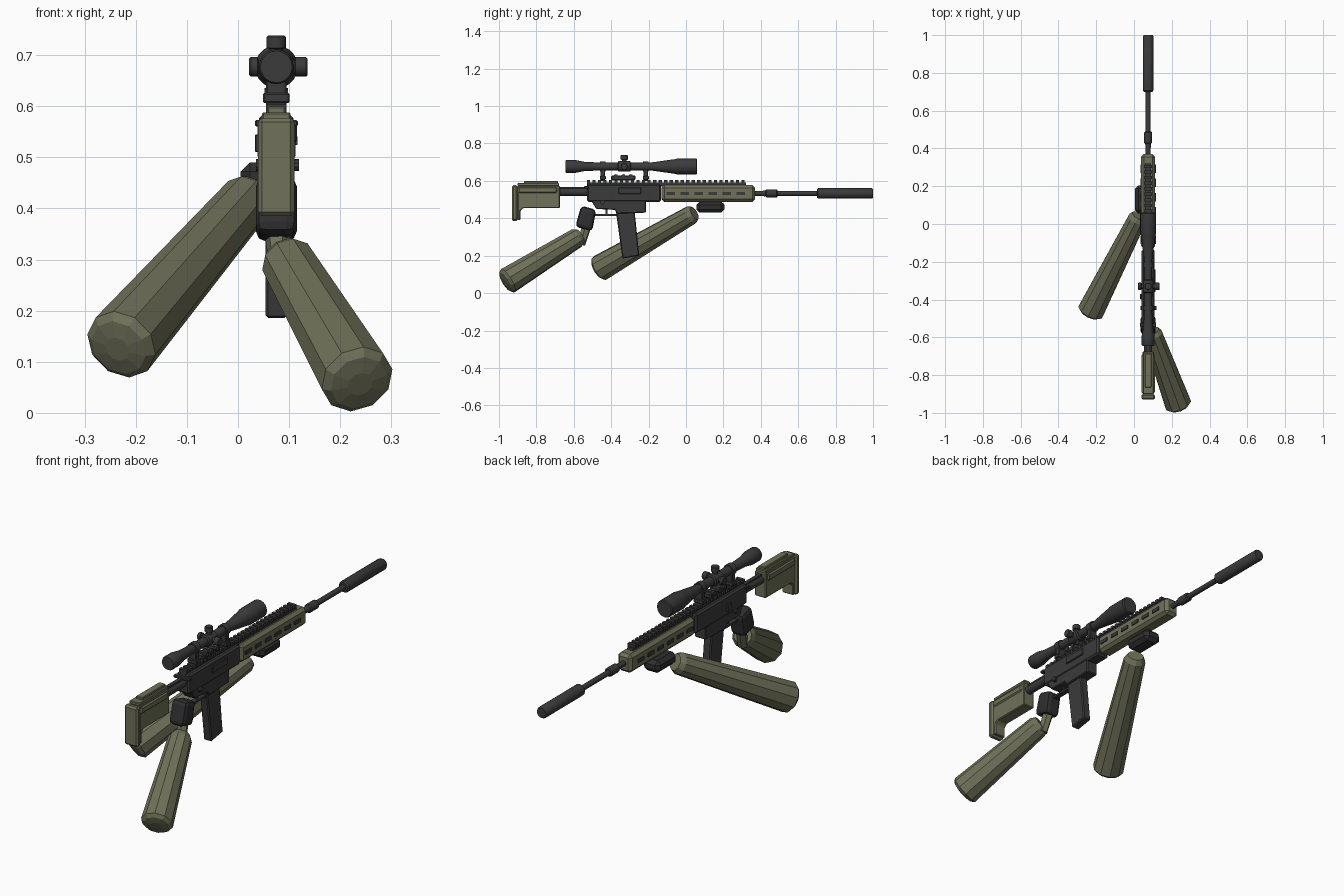
import bpy, bmesh
from mathutils import Vector

if "Cube" in bpy.data.objects:
    bpy.data.objects.remove(bpy.data.objects["Cube"])

CX = 0.075   # centre line of the rifle
BORE = 0.533
SCOPE = 0.677


def material(name, rgb):
    m = bpy.data.materials.new(name)
    m.use_nodes = True
    m.diffuse_color = (*rgb, 1)
    m.node_tree.nodes["Principled BSDF"].inputs["Base Color"].default_value = (*rgb, 1)
    return m


OLIVE = material("olive", (0.16, 0.165, 0.1))
DARK = material("charcoal", (0.043, 0.043, 0.045))
GLOVE = material("glove black", (0.028, 0.028, 0.03))


def finish(name, bm, mat, bevel=0, smooth=False, segments=1):
    bmesh.ops.recalc_face_normals(bm, faces=bm.faces)
    me = bpy.data.meshes.new(name)
    bm.to_mesh(me)
    bm.free()
    me.materials.append(mat)
    if smooth:
        me.shade_smooth()
        me.set_sharp_from_angle(angle=0.6)
    ob = bpy.data.objects.new(name, me)
    bpy.context.collection.objects.link(ob)
    if bevel:
        mod = ob.modifiers.new("bevel", "BEVEL")
        mod.width, mod.segments = bevel, segments
    return ob


def add_box(bm, x, y, z):
    """Box from three (low, high) ranges."""
    vs = bmesh.ops.create_cube(bm, size=1)["verts"]
    for v in vs:
        v.co = [lo + (c + 0.5) * (hi - lo) for c, (lo, hi) in zip(v.co, (x, y, z))]


def box(name, half, y, z, mat, bevel=0, cx=CX):
    bm = bmesh.new()
    add_box(bm, (cx - half, cx + half), y, z)
    return finish(name, bm, mat, bevel)


def slab(name, pts, half, mat, bevel=0, segments=1):
    """Side outline (y, z) extruded across the centre line."""
    bm = bmesh.new()
    f = bm.faces.new([bm.verts.new((CX - half, y, z)) for y, z in pts])
    ext = bmesh.ops.extrude_face_region(bm, geom=[f])["geom"]
    bmesh.ops.translate(bm, vec=(2 * half, 0, 0),
                        verts=[v for v in ext if isinstance(v, bmesh.types.BMVert)])
    return finish(name, bm, mat, bevel, segments=segments)


def lathe(name, profile, mat, origin=(CX, 0, BORE), axis=(0, 1, 0), sides=20, smooth=True):
    """Solid of (distance, radius) rings along an axis."""
    q = Vector(axis).to_track_quat("Z", "Y")
    bm = bmesh.new()
    rings = []
    for d, r in profile:
        ring = bmesh.ops.create_circle(bm, segments=sides, radius=r)["verts"]
        for v in ring:
            v.co = Vector(origin) + q @ Vector((v.co.x, v.co.y, d))
        rings.append(ring)
    for a, b in zip(rings, rings[1:]):
        for i in range(sides):
            j = (i + 1) % sides
            bm.faces.new((a[i], a[j], b[j], b[i]))
    bm.faces.new(rings[0])
    bm.faces.new(rings[-1])
    return finish(name, bm, mat, smooth=smooth)


def sleeve(name, top, end, r1, r2):
    """Faceted tapering arm with a shallow domed end."""
    top, end = Vector(top), Vector(end)
    length = (end - top).length
    lathe(name, [(-0.012, r1 * 0.75), (0.012, r1), (length, r2), (length + 0.014, r2 * 0.8),
                 (length + 0.02, r2 * 0.35)], OLIVE, top, end - top, 10, False)


# Barrel, muzzle brake and suppressor
lathe("barrel", [(0.3, 0.013), (0.72, 0.013)], DARK)
lathe("gas_block", [(0.4, 0.013), (0.425, 0.016), (0.43, 0.021), (0.485, 0.021), (0.49, 0.016)], DARK)
lathe("suppressor", [(0.7, 0.022), (0.707, 0.028), (0.993, 0.028), (1.0, 0.024)], DARK)

# Handguard with side and lower vents
box("handguard", 0.037, (-0.13, 0.37), (0.488, 0.577), OLIVE, 0.014)
bm = bmesh.new()
for i in range(6):
    y = -0.105 + i * 0.075
    for s in (-1, 1):
        x = CX + s * 0.0385
        add_box(bm, (x - 0.003, x + 0.003), (y, y + 0.045), (0.524, 0.541))
finish("handguard_vents", bm, DARK)

# Top rail with teeth
bm = bmesh.new()
add_box(bm, (CX - 0.016, CX + 0.016), (-0.53, 0.32), (0.57, 0.591))
for i in range(29):
    y = -0.53 + i * 0.0295
    add_box(bm, (CX - 0.02, CX + 0.02), (y, y + 0.017), (0.588, 0.604))
finish("top_rail", bm, DARK)

# Receiver
box("upper_receiver", 0.034, (-0.53, -0.135), (0.488, 0.584), DARK, 0.008)
slab("lower_receiver", [(-0.51, 0.5), (-0.215, 0.5), (-0.215, 0.43), (-0.37, 0.425),
                        (-0.38, 0.445), (-0.48, 0.45)], 0.03, DARK, 0.004)
box("trigger_guard", 0.012, (-0.5, -0.37), (0.412, 0.422), DARK)
box("trigger", 0.005, (-0.43, -0.42), (0.42, 0.46), DARK)
slab("magazine", [(-0.375, 0.44), (-0.275, 0.44), (-0.25, 0.2), (-0.34, 0.185)], 0.021, DARK, 0.005)
box("charging_handle", 0.042, (-0.545, -0.52), (0.56, 0.573), DARK, 0.003)
box("ejection_port", 0.008, (-0.36, -0.24), (0.53, 0.565), DARK, 0.003, CX + 0.032)
box("bolt_catch", 0.006, (-0.4, -0.37), (0.51, 0.545), DARK, 0.002, CX - 0.036)
lathe("selector_pin", [(-0.04, 0.012), (0.044, 0.012)], DARK, (CX, -0.445, 0.485), (1, 0, 0), 10)

# Stock
lathe("buffer_tube", [(-0.7, 0.021), (-0.52, 0.021)], DARK, (CX, 0, 0.541))
box("buffer_ridge", 0.009, (-0.7, -0.53), (0.55, 0.568), DARK)
slab("stock_body", [(-0.9, 0.575), (-0.675, 0.575), (-0.675, 0.455), (-0.87, 0.455), (-0.885, 0.44),
                    (-0.885, 0.39), (-0.9, 0.39)], 0.03, OLIVE, 0.004)
box("stock_side_band", 0.036, (-0.895, -0.69), (0.535, 0.568), OLIVE, 0.006)
box("butt_pad", 0.036, (-0.93, -0.9), (0.385, 0.577), OLIVE, 0.008)
box("cheek_base", 0.028, (-0.9, -0.68), (0.572, 0.588), OLIVE, 0.003)
box("cheek_rest", 0.018, (-0.865, -0.685), (0.585, 0.599), OLIVE, 0.003)

# Scope, turrets and rings
lathe("scope", [(-0.645, 0.031), (-0.64, 0.034), (-0.59, 0.034), (-0.545, 0.025), (-0.46, 0.021),
                (-0.19, 0.021), (-0.06, 0.039), (-0.05, 0.042), (0.055, 0.042), (0.06, 0.038)],
      DARK, (CX, 0, SCOPE))
lathe("turret_hub", [(-0.365, 0.022), (-0.36, 0.028), (-0.3, 0.028), (-0.295, 0.022)],
      DARK, (CX, 0, SCOPE))
for name, axis, reach in (("top", (0, 0, 1), 0.061), ("left", (1, 0, 0), 0.061),
                          ("right", (-1, 0, 0), 0.053)):
    lathe(name + "_turret", [(0, 0.013), (0.035, 0.013), (0.037, 0.019), (reach - 0.003, 0.019),
                             (reach, 0.016)], DARK, (CX, -0.33, SCOPE), axis, 16)
for name, y in (("rear", -0.445), ("front", -0.215)):
    lathe(name + "_scope_ring", [(y - 0.014, 0.027), (y + 0.014, 0.027)], DARK, (CX, 0, SCOPE))
    box(name + "_ring_foot", 0.02, (y - 0.012, y + 0.012), (0.6, 0.665), DARK, 0.003)
    box(name + "_ring_clamp", 0.026, (y - 0.016, y + 0.016), (0.606, 0.626), DARK, 0.003)
box("scope_mount", 0.018, (-0.4, -0.27), (0.602, 0.63), DARK, 0.006)
for i in range(3):
    y = -0.375 + i * 0.04
    lathe("mount_screw", [(-0.023, 0.012), (0.023, 0.012)], DARK, (CX, y, 0.624), (1, 0, 0), 8)

# Rear arm and gloved hand on the grip
slab("rear_hand", [(-0.56, 0.468), (-0.48, 0.445), (-0.502, 0.33), (-0.592, 0.355)],
     0.04, GLOVE, 0.02, 2)
lathe("rear_wrist", [(0, 0.026), (0.12, 0.023)], OLIVE, (CX, -0.525, 0.375), (0.1, -0.3, -0.95), 6, False)
sleeve("rear_sleeve", (0.095, -0.575, 0.3), (0.233, -0.953, 0.066), 0.054, 0.073)

# Front arm and gloved hand under the handguard
box("front_hand", 0.045, (0.055, 0.205), (0.43, 0.49), GLOVE, 0.018, 0.05)
sleeve("front_sleeve", (0.022, 0.035, 0.422), (-0.228, -0.46, 0.134), 0.052, 0.073)
